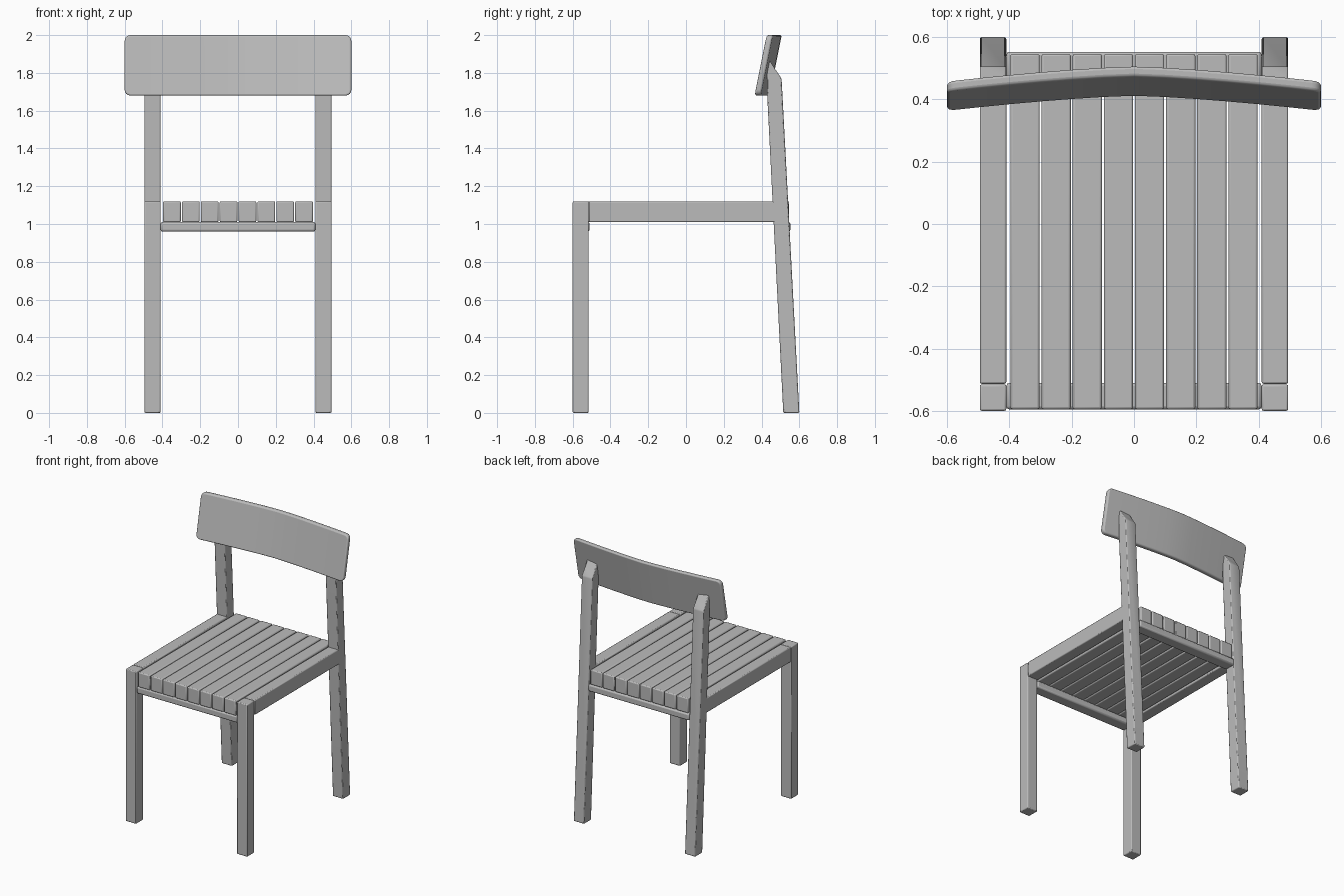
import bpy
import bmesh
from math import radians

default = bpy.data.objects.get("Cube")
if default:
    bpy.data.objects.remove(default, do_unlink=True)

# Single painted finish
GREY = (0.5, 0.5, 0.5, 1.0)
paint = bpy.data.materials.new("grey_finish")
paint.use_nodes = True
paint.diffuse_color = GREY
bsdf = next(n for n in paint.node_tree.nodes if n.type == "BSDF_PRINCIPLED")
bsdf.inputs["Base Color"].default_value = GREY


def finish(name, bm, bevel, segments=2):
    """Turn a bmesh into a softly bevelled, smooth-shaded part."""
    bmesh.ops.recalc_face_normals(bm, faces=bm.faces)
    mesh = bpy.data.meshes.new(name)
    bm.to_mesh(mesh)
    bm.free()
    mesh.materials.append(paint)
    obj = bpy.data.objects.new(name, mesh)
    bpy.context.collection.objects.link(obj)
    mod = obj.modifiers.new("soft_edges", "BEVEL")
    mod.width = bevel
    mod.segments = segments
    mod.limit_method = "ANGLE"
    mod.angle_limit = radians(30)
    bpy.ops.object.select_all(action="DESELECT")
    obj.select_set(True)
    bpy.context.view_layer.objects.active = obj
    bpy.ops.object.shade_smooth_by_angle(angle=radians(35))
    return obj


def box_mesh(low, high):
    bm = bmesh.new()
    bmesh.ops.create_cube(bm, size=1)
    for v in bm.verts:
        for i in range(3):
            v.co[i] = high[i] if v.co[i] > 0 else low[i]
    return bm


def box(name, low, high, bevel=0.006):
    return finish(name, box_mesh(low, high), bevel)


def extruded_profile(name, x0, x1, profile, bevel):
    """Extrude a side outline of (y, z) points across x."""
    bm = bmesh.new()
    face = bm.faces.new([bm.verts.new((x0, y, z)) for y, z in profile])
    moved = bmesh.ops.extrude_face_region(bm, geom=[face])["geom"]
    for v in moved:
        if isinstance(v, bmesh.types.BMVert):
            v.co.x = x1
    return finish(name, bm, bevel)


# Legs and side rails
INNER, OUTER = 0.41, 0.495
SEAT_TOP, SEAT_BOTTOM = 1.12, 1.01
rear_outline = [(0.515, 0), (0.6, 0), (0.506, 1.77), (0.472, 1.82),
                (0.44, 1.87), (0.43, 1.85), (0.429, 1.7)]
for side, sign in (("left", 1), ("right", -1)):
    x0, x1 = sorted((sign * INNER, sign * OUTER))
    box(side + "_front_leg", (x0, -0.6, 0), (x1, -0.515, SEAT_TOP))
    box(side + "_seat_rail", (x0, -0.513, SEAT_BOTTOM), (x1, 0.475, SEAT_TOP))
    extruded_profile(side + "_rear_leg", x0, x1, rear_outline, 0.006)

# Cross rails below the slats
for name, y in (("front_cross_rail", -0.595), ("rear_cross_rail", 0.468)):
    box(name, (-INNER, y, 0.96), (INNER, y + 0.085, SEAT_BOTTOM), 0.01)

# Seat slats
COUNT, PITCH = 8, 0.1
for i in range(COUNT):
    x = (i - (COUNT - 1) / 2) * PITCH
    box(f"seat_slat_{i + 1}", (x - 0.047, -0.595, SEAT_BOTTOM),
        (x + 0.047, 0.546, SEAT_TOP), 0.007)

# Backrest: rounded board, leaned back and curved around the sitter
HALF, BASE, TOP = 0.6, 1.68, 2.0
bm = box_mesh((-HALF, 0.41, BASE), (HALF, 0.443, TOP))
corners = [e for e in bm.edges
           if abs(e.verts[0].co.y - e.verts[1].co.y) > 0.01]
bmesh.ops.bevel(bm, geom=corners, offset=0.03, segments=4,
                profile=0.5, affect="EDGES")
for k in range(-5, 6):
    bmesh.ops.bisect_plane(bm, geom=bm.verts[:] + bm.edges[:] + bm.faces[:],
                           plane_co=(k * 0.1, 0, 0), plane_no=(1, 0, 0))
for v in bm.verts:
    lean = 0.2 * (v.co.z - BASE)
    curve = 0.048 * (abs(v.co.x) / HALF) ** 1.4
    v.co.y += lean - curve
finish("backrest", bm, 0.009, 3)
